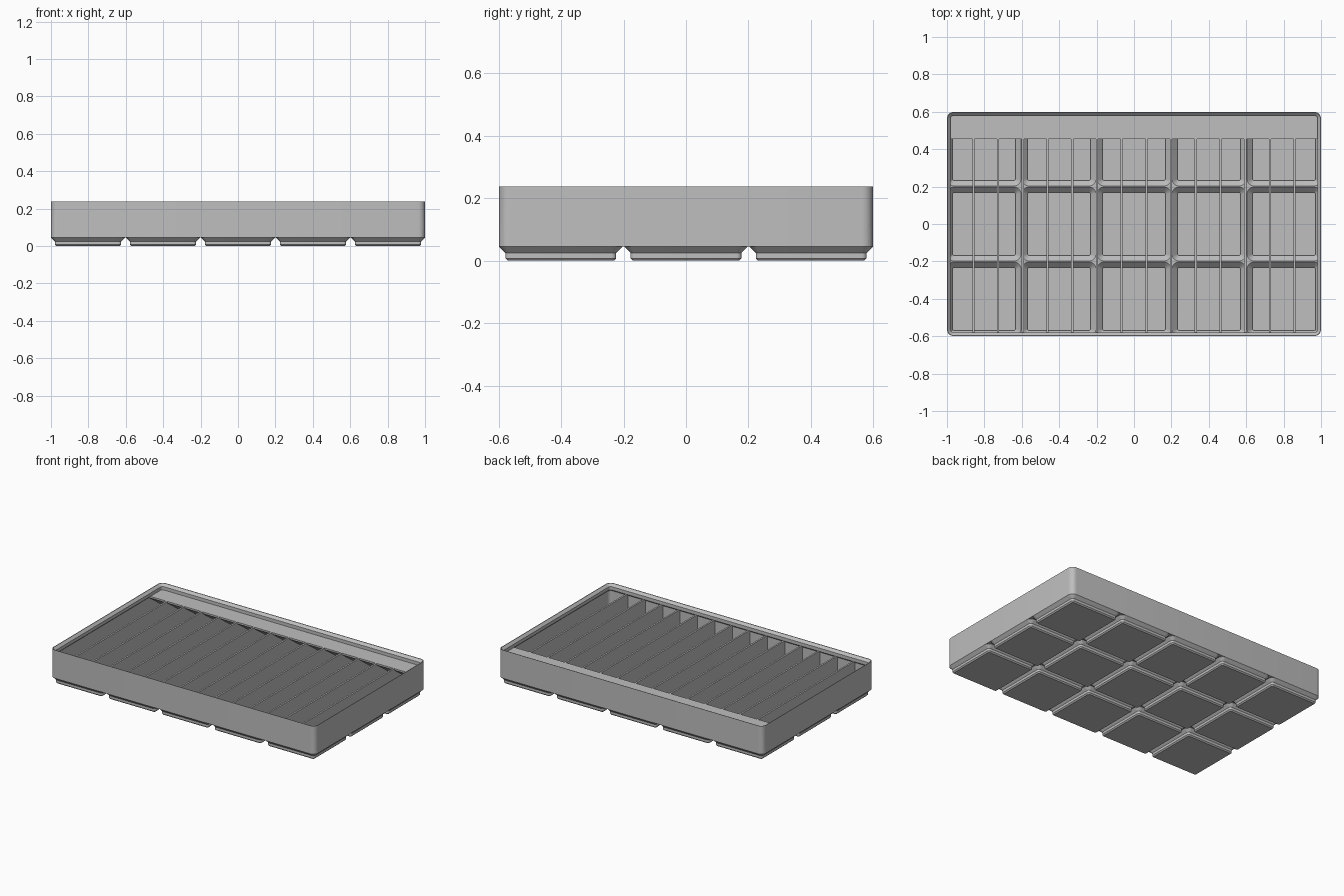
import bpy, bmesh, math

if "Cube" in bpy.data.objects:
    bpy.data.objects.remove(bpy.data.objects["Cube"])

HX, HY, TOP = 1.0, 0.599, 0.2375      # outer half sizes and height
PITCH, COLS, ROWS = 0.401, 5, 3       # foot grid
RADIUS, WALL = 0.0358, 0.009
SHELF = 0.198                         # top of dividers and label ledge
SLOTS = 15

grey = bpy.data.materials.new("grey plastic")
grey.use_nodes = True
colour = (0.52, 0.52, 0.52, 1)
grey.diffuse_color = colour
grey.node_tree.nodes["Principled BSDF"].inputs["Base Color"].default_value = colour


def ring(cx, cy, hx, hy, r, z, steps=8):
    """Rounded rectangle outline."""
    pts = []
    for corner, (sx, sy) in enumerate([(1, 1), (-1, 1), (-1, -1), (1, -1)]):
        for i in range(steps + 1):
            a = math.pi / 2 * (corner + i / steps)
            pts.append((cx + sx * (hx - r) + r * math.cos(a),
                        cy + sy * (hy - r) + r * math.sin(a), z))
    return pts


def loft(bm, rings):
    """Closed solid through a stack of outlines."""
    loops = [[bm.verts.new(p) for p in pts] for pts in rings]
    n = len(loops[0])
    for a, b in zip(loops, loops[1:]):
        for i in range(n):
            j = (i + 1) % n
            bm.faces.new((a[i], a[j], b[j], b[i]))
    bm.faces.new(loops[0][::-1])
    bm.faces.new(loops[-1])


def make(name, bm):
    bmesh.ops.recalc_face_normals(bm, faces=bm.faces)
    mesh = bpy.data.meshes.new(name)
    bm.to_mesh(mesh)
    bm.free()
    mesh.materials.append(grey)
    ob = bpy.data.objects.new(name, mesh)
    bpy.context.collection.objects.link(ob)
    return ob


def combine(target, other, operation):
    """Apply a boolean and discard the operand."""
    mod = target.modifiers.new("cut", "BOOLEAN")
    mod.operation, mod.object, mod.solver = operation, other, "EXACT"
    bpy.context.view_layer.objects.active = target
    bpy.ops.object.modifier_apply(modifier=mod.name)
    bpy.data.objects.remove(other)


cells = [((c - (COLS - 1) / 2) * PITCH, (r - (ROWS - 1) / 2) * PITCH)
         for c in range(COLS) for r in range(ROWS)]

# Outer block
bm = bmesh.new()
loft(bm, [ring(0, 0, HX, HY, RADIUS, z) for z in (0.0455, TOP)])
tray = make("storage_tray", bm)

# Stepped feet: half size, corner radius, height
bm = bmesh.new()
for cx, cy in cells:
    loft(bm, [ring(cx, cy, h, h, r, z) for h, r, z in
              [(0.17, 0.0076, 0), (0.1776, 0.0153, 0.0076), (0.1776, 0.0153, 0.0248),
               (0.198, 0.0357, 0.0453), (0.1975, 0.0352, 0.055)]])
combine(tray, make("feet", bm), "UNION")

# Hollow inside with the stacking lip: inset, height
bm = bmesh.new()
loft(bm, [ring(0, 0, HX - d, HY - d, RADIUS - d, z) for d, z in
          [(WALL, 0.058), (WALL, 0.188), (0.019, 0.198), (0.019, 0.2205),
           (0.003, 0.2365), (0.003, 0.26)]])
hollow = make("hollow", bm)

# Pockets inside each foot, kept within the outer wall
bm = bmesh.new()
for cx, cy in cells:
    rings = [ring(cx, cy, h, h, r, z) for h, r, z in
             [(0.168, 0.008, 0.011), (0.168, 0.008, 0.029),
              (0.197, 0.034, 0.058), (0.1972, 0.034, 0.065)]]
    lx, ly = HX - WALL - 0.0003, HY - WALL - 0.0003
    loft(bm, [[(max(-lx, min(lx, x)), max(-ly, min(ly, y)), z) for x, y, z in pts]
              for pts in rings])
combine(hollow, make("pockets", bm), "UNION")

# Thin dividers
bm = bmesh.new()
slot = 2 * (HX - WALL) / SLOTS
for k in range(1, SLOTS):
    x = -HX + WALL + k * slot
    box = bmesh.ops.create_cube(bm, size=1)["verts"]
    bmesh.ops.scale(bm, verts=box, vec=(0.0115, 1.4, SHELF + 0.1))
    bmesh.ops.translate(bm, verts=box, vec=(x, 0, (SHELF - 0.1) / 2))
combine(hollow, make("dividers", bm), "DIFFERENCE")

# Label ledge along the back, with a sloping underside
bm = bmesh.new()
profile = [(0.455, SHELF), (0.455, SHELF - 0.0115), (HY - WALL, 0.09), (0.7, 0.09), (0.7, SHELF)]
loft(bm, [[(x, y, z) for y, z in profile] for x in (-1.1, 1.1)])
combine(hollow, make("label_ledge", bm), "DIFFERENCE")

combine(tray, hollow, "DIFFERENCE")

bpy.ops.object.select_all(action="DESELECT")
tray.select_set(True)
bpy.context.view_layer.objects.active = tray
bpy.ops.object.shade_smooth_by_angle(angle=math.radians(30))
